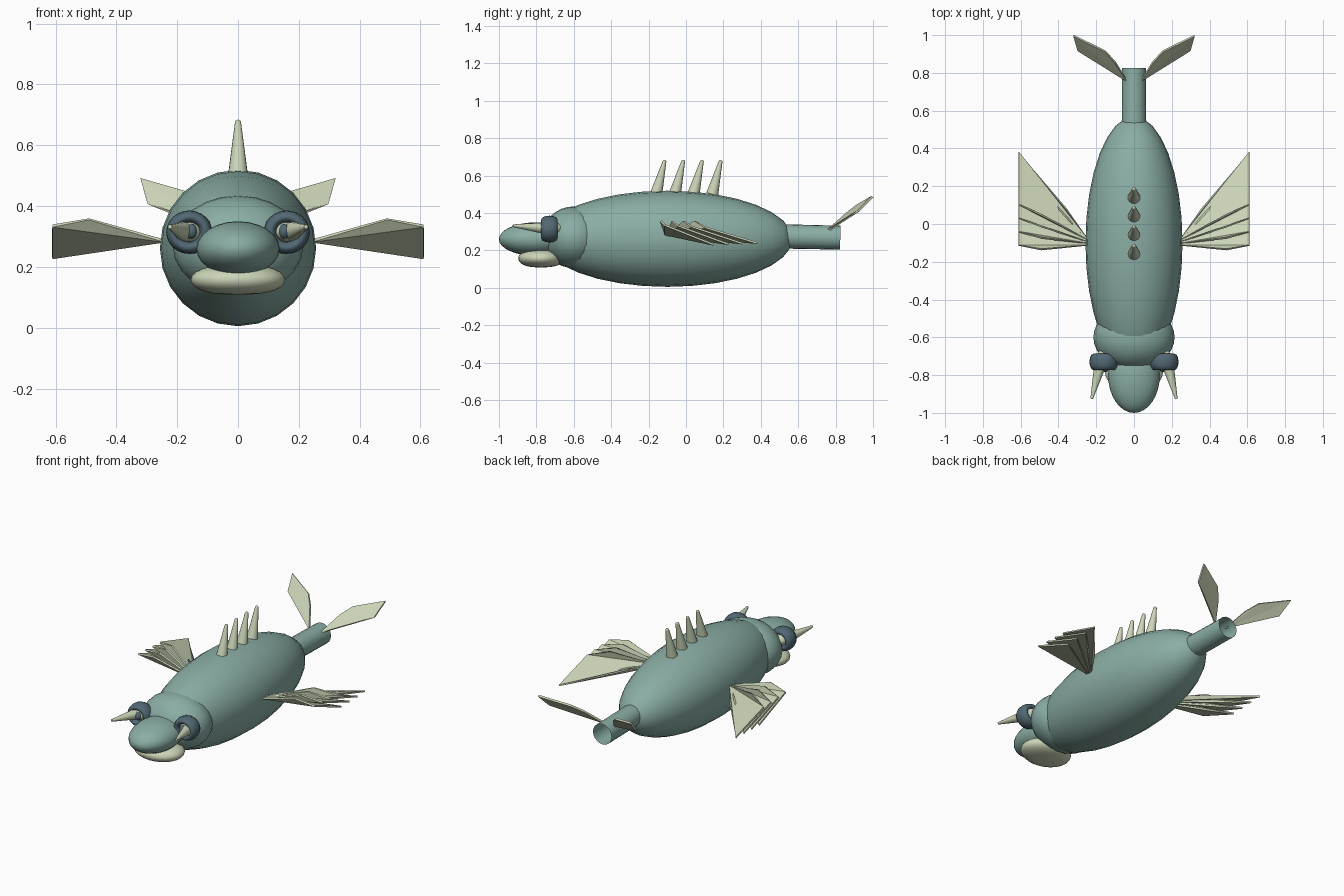
import bpy, bmesh, math
from mathutils import Vector, Matrix

if "Cube" in bpy.data.objects:
    bpy.data.objects.remove(bpy.data.objects["Cube"])


def material(name, rgb):
    m = bpy.data.materials.new(name)
    m.diffuse_color = (*rgb, 1)
    m.use_nodes = True
    m.node_tree.nodes["Principled BSDF"].inputs["Base Color"].default_value = m.diffuse_color
    return m


TEAL = material("sea_green", (0.255, 0.42, 0.375))
CREAM = material("pale_cream", (0.60, 0.67, 0.48))
SLATE = material("dark_slate", (0.085, 0.14, 0.175))


def finish(bm, name, mat, mirror=False, smooth=True, thickness=0):
    """Turn a bmesh into a named object, optionally mirrored across x."""
    mesh = bpy.data.meshes.new(name)
    bm.to_mesh(mesh)
    bm.free()
    mesh.materials.append(mat)
    ob = bpy.data.objects.new(name, mesh)
    bpy.context.collection.objects.link(ob)
    if smooth:
        mesh.polygons.foreach_set("use_smooth", [True] * len(mesh.polygons))
    if thickness:
        mod = ob.modifiers.new("thickness", 'SOLIDIFY')
        mod.thickness = thickness
        mod.offset = 0
    if mirror:
        ob.modifiers.new("mirror", 'MIRROR')
    return ob


def ellipsoid(name, mat, centre, radii, mirror=False, axis='Y', bulge=1.0):
    """Sphere scaled to radii; bulge < 1 squares off its rim around z."""
    bm = bmesh.new()
    bmesh.ops.create_uvsphere(bm, u_segments=24, v_segments=16, radius=1)
    for v in bm.verts:
        if axis == 'Y':
            v.co = Vector((v.co.x, v.co.z, -v.co.y))
        flat = math.hypot(v.co.x, v.co.y)
        if bulge != 1 and flat > 1e-4:
            k = flat ** (bulge - 1)
            v.co.x *= k
            v.co.y *= k
        v.co = Vector(centre) + Vector([a * b for a, b in zip(v.co, radii)])
    bmesh.ops.recalc_face_normals(bm, faces=bm.faces)
    return finish(bm, name, mat, mirror)


def cone(name, mat, base, tip, r1, r2, mirror=False, caps=True, sides=16):
    base, tip = Vector(base), Vector(tip)
    d = tip - base
    bm = bmesh.new()
    bmesh.ops.create_cone(
        bm, cap_ends=caps, segments=sides, radius1=r1, radius2=r2, depth=d.length,
        matrix=Matrix.Translation((base + tip) / 2) @ d.to_track_quat('Z', 'Y').to_matrix().to_4x4())
    ob = finish(bm, name, mat, mirror, smooth=False)
    for p in ob.data.polygons:
        p.use_smooth = len(p.vertices) == 4
    return ob


def blade(name, points, thickness=0.01):
    """Thin fin fanned out from its first point, on both sides."""
    bm = bmesh.new()
    vs = [bm.verts.new(p) for p in points]
    for a, b in zip(vs[1:], vs[2:]):
        bm.faces.new((vs[0], a, b))
    bmesh.ops.recalc_face_normals(bm, faces=bm.faces)
    return finish(bm, name, CREAM, mirror=True, smooth=False, thickness=thickness)


# Body, head, snout and lower lip
ellipsoid("body", TEAL, (0, -0.10, 0.262), (0.257, 0.67, 0.257))
ellipsoid("head", TEAL, (0, -0.60, 0.27), (0.215, 0.17, 0.165))
ellipsoid("snout", TEAL, (0, -0.80, 0.26), (0.137, 0.20, 0.09))
ellipsoid("lower_lip", CREAM, (0, -0.775, 0.158), (0.155, 0.122, 0.049), axis='Z', bulge=0.7)

# Hollow tail stem
cone("tail_stem", TEAL, (0, 0.50, 0.275), (0, 0.825, 0.268), 0.065, 0.064, caps=False, sides=20)

# Eye rings: tori facing forward
bm = bmesh.new()
SEG, RING = 24, 12
grid = []
for i in range(SEG):
    a = math.tau * i / SEG
    row = []
    for j in range(RING):
        b = math.tau * j / RING
        r = 0.054 + 0.022 * math.cos(b)
        row.append(bm.verts.new((0.16 + r * math.cos(a), -0.73 + 0.044 * math.sin(b),
                                 0.314 + 0.94 * r * math.sin(a))))
    grid.append(row)
for i in range(SEG):
    for j in range(RING):
        k, l = (i + 1) % SEG, (j + 1) % RING
        bm.faces.new((grid[i][j], grid[k][j], grid[k][l], grid[i][l]))
bmesh.ops.recalc_face_normals(bm, faces=bm.faces)
finish(bm, "eye_ring", SLATE, mirror=True)

# Eyeballs, pupils and the horns growing from them
ellipsoid("eyeball", CREAM, (0.160, -0.72, 0.317), (0.042, 0.057, 0.035), mirror=True)
ellipsoid("pupil", SLATE, (0.152, -0.762, 0.317), (0.018, 0.022, 0.025), mirror=True)
cone("eye_horn", CREAM, (0.175, -0.73, 0.316), (0.224, -0.925, 0.332), 0.034, 0.007, mirror=True)

# Row of back spines
for i in range(4):
    y = -0.16 + 0.1 * i
    cone(f"back_spine_{i + 1}", CREAM, (0, y, 0.50), (0, y + 0.045, 0.675), 0.033, 0.010)
    ellipsoid(f"spine_tip_{i + 1}", CREAM, (0, y + 0.045, 0.674), (0.010, 0.010, 0.010))

# Side fins: overlapping slanted blades
for i in range(4):
    y = 0.072 * i
    blade(f"side_fin_blade_{i + 1}", [
        (0.24, -0.112 + 0.008 * i, 0.285),
        (0.49, -0.135 + 0.85 * y, 0.357),
        (0.61, -0.113 + y, 0.335 - 0.004 * i),
        (0.61, 0.15 + 0.077 * i, 0.23 + 0.003 * i),
        (0.36, -0.04 + 0.04 * i, 0.288)])

# Tail fins
blade("tail_fin", [
    (0.037, 0.757, 0.305), (0.10, 0.857, 0.395), (0.153, 0.915, 0.44),
    (0.32, 0.997, 0.488), (0.298, 0.92, 0.41), (0.143, 0.83, 0.355)], 0.012)
